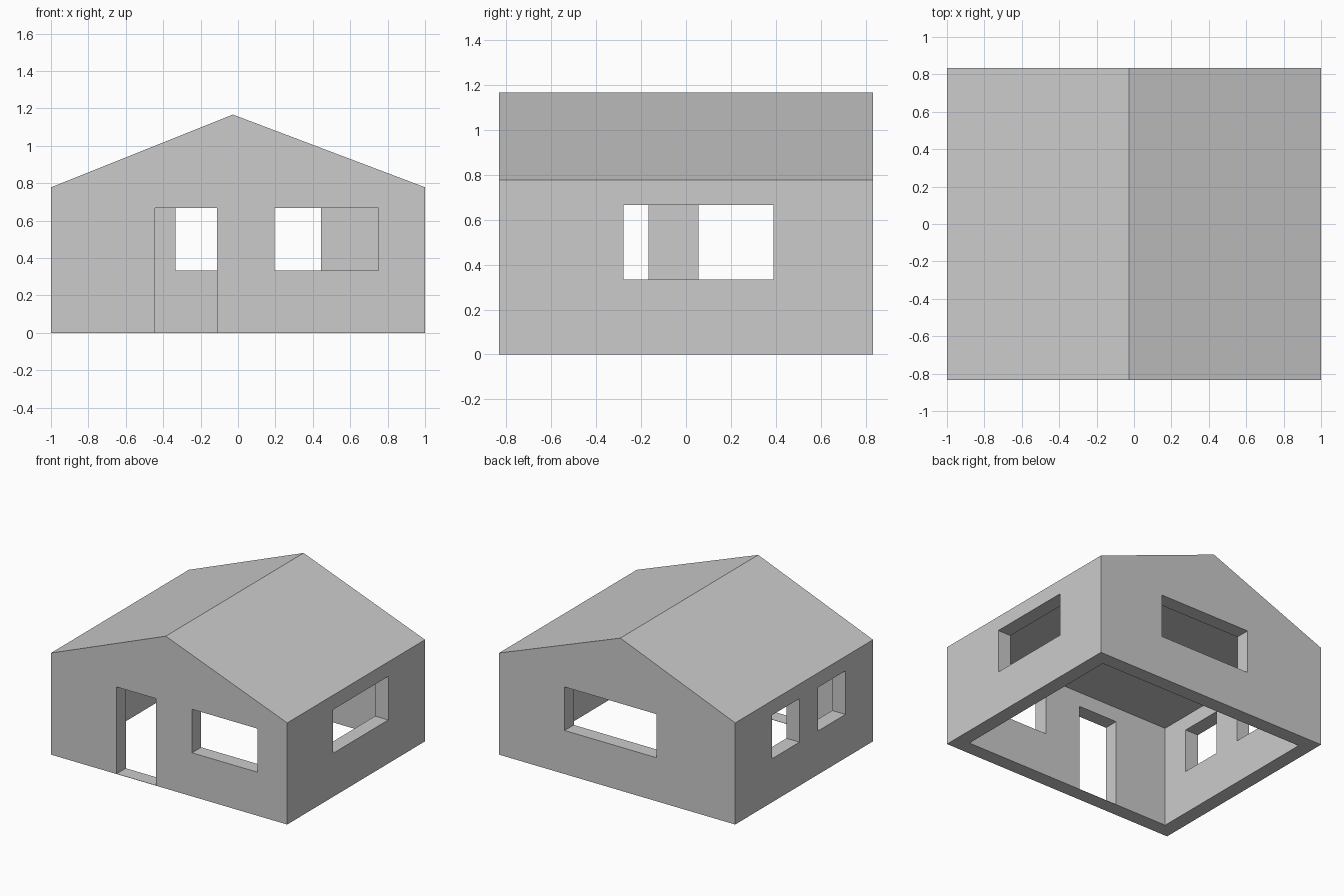
import bpy

if "Cube" in bpy.data.objects:
    bpy.data.objects.remove(bpy.data.objects["Cube"])

U = 1 / 9                        # grid module: the house is 18 x 15 modules
X, Y, T = 9 * U, 7.5 * U, U      # half width, half depth, wall thickness
EAVE, RIDGE_Z, RIDGE_X = 7 * U, 10.5 * U, -0.25 * U
SILL, HEAD = 3 * U, 6 * U


def mesh_object(name, verts, faces):
    me = bpy.data.meshes.new(name)
    me.from_pydata(verts, [], faces)
    me.update()
    ob = bpy.data.objects.new(name, me)
    bpy.context.collection.objects.link(ob)
    return ob


def extrude_profile(name, profile, y0, y1):
    """Extrude an XZ profile (counter-clockwise seen from the front) along y."""
    n = len(profile)
    verts = [(x, y, z) for y in (y0, y1) for x, z in profile]
    faces = [tuple(range(n)), tuple(range(2 * n - 1, n - 1, -1))]
    faces += [(i, i + n, (i + 1) % n + n, (i + 1) % n) for i in range(n)]
    return mesh_object(name, verts, faces)


def cut(target, name, x0, x1, y0, y1, z0, z1):
    """Subtract a box from the target."""
    box = extrude_profile(name, [(x0, z0), (x1, z0), (x1, z1), (x0, z1)], y0, y1)
    box.hide_render = True
    mod = target.modifiers.new(name, 'BOOLEAN')
    mod.operation, mod.solver, mod.object = 'DIFFERENCE', 'EXACT', box
    bpy.context.view_layer.objects.active = target
    bpy.ops.object.modifier_apply(modifier=name)
    bpy.data.objects.remove(box)


# Gabled house body with a slightly off-centre ridge
house = extrude_profile("house_shell",
                        [(-X, 0), (X, 0), (X, EAVE), (RIDGE_X, RIDGE_Z), (-X, EAVE)],
                        -Y, Y)

# Room, open at the bottom, with a flat ceiling
cut(house, "room", -X + T, X - T, -Y + T, Y - T, -0.1, EAVE)

# Front and back openings: name, x range in modules, wall side, bottom
E = 0.05
for name, a, b, side, z0 in (("door", -4, -1, -1, 0.002),   # thin threshold remains
                             ("front_window", 1.75, 6.75, -1, SILL),
                             ("back_window", -3, 4, 1, SILL)):
    y0, y1 = sorted((side * (Y + E), side * (Y - T - E)))
    cut(house, name, a * U, b * U, y0, y1, z0, HEAD)

# Side openings: name, y range in modules, wall side
for name, a, b, side in (("right_window", -2.5, 3.5, 1),
                         ("left_window_back", 0.5, 3.5, -1),
                         ("left_window_front", -4.5, -1.5, -1)):
    x0, x1 = sorted((side * (X + E), side * (X - T - E)))
    cut(house, name, x0, x1, a * U, b * U, SILL, HEAD)
